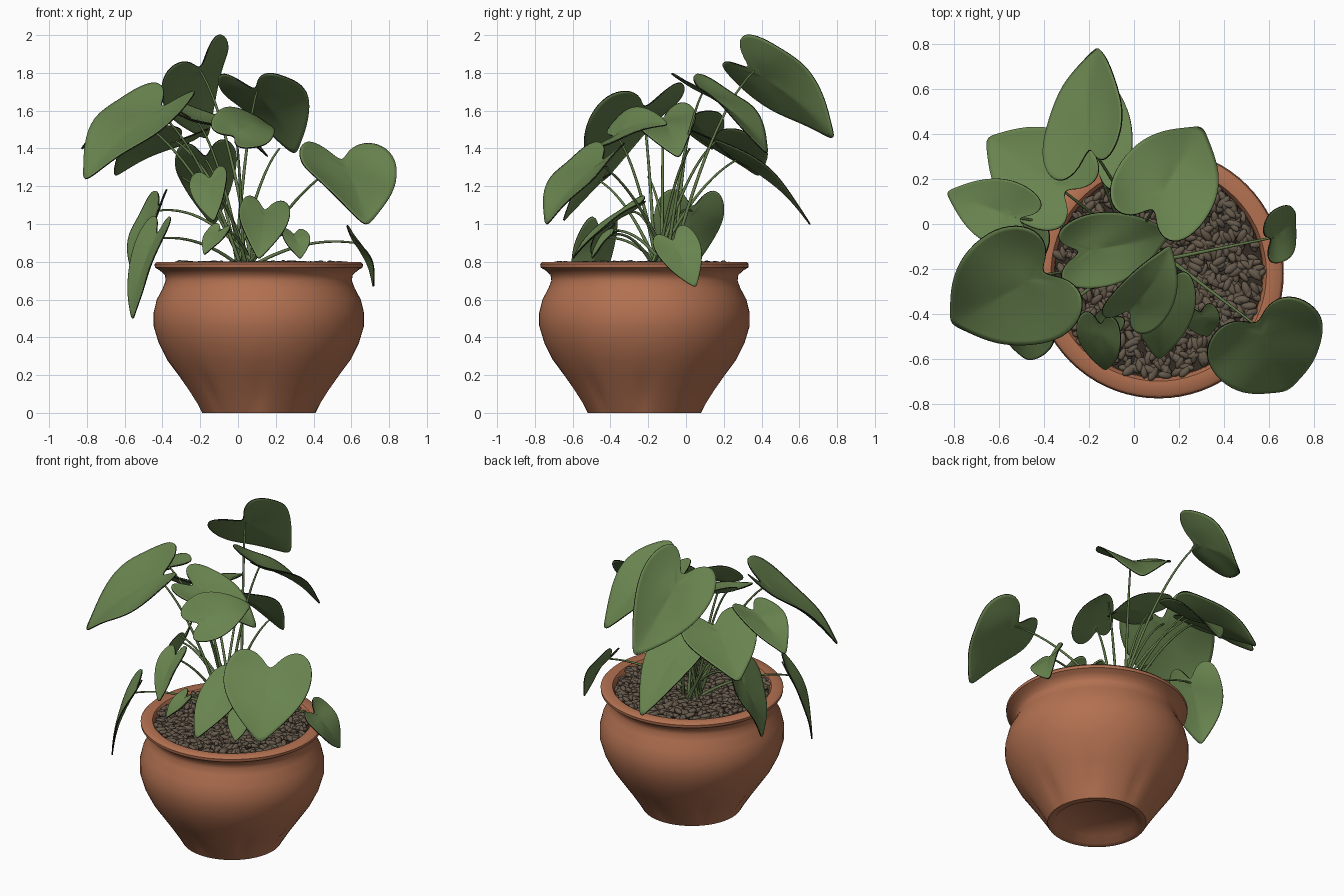
import bpy, bmesh, math, random
from mathutils import Vector, Matrix, Euler

random.seed(4)
cube = bpy.data.objects.get("Cube")
if cube:
    bpy.data.objects.remove(cube, do_unlink=True)


def material(name, rgb):
    mat = bpy.data.materials.new(name)
    mat.use_nodes = True
    mat.diffuse_color = (*rgb, 1)
    bsdf = mat.node_tree.nodes["Principled BSDF"]
    bsdf.inputs["Base Color"].default_value = (*rgb, 1)
    bsdf.inputs["Roughness"].default_value = 0.8
    return mat


TERRACOTTA = material("terracotta", (0.45, 0.165, 0.082))
LEAF = material("leaf green", (0.14, 0.23, 0.078))
LEAF_EDGE = material("dark leaf edge", (0.012, 0.014, 0.008))
STEM = material("stem green", (0.12, 0.19, 0.065))
PEBBLE = material("pebble brown", (0.13, 0.1, 0.07))
SOIL = material("dark soil", (0.035, 0.025, 0.018))

POT_CENTRE = Vector((0.11, -0.22, 0))
ROOT = Vector((0.05, -0.13, 0.76))


def make_object(name, mesh, mats, angle=50):
    obj = bpy.data.objects.new(name, mesh)
    bpy.context.collection.objects.link(obj)
    mesh.materials.clear()
    for mat in mats:
        mesh.materials.append(mat)
    bpy.ops.object.select_all(action="DESELECT")
    obj.select_set(True)
    bpy.context.view_layer.objects.active = obj
    bpy.ops.object.shade_smooth_by_angle(angle=math.radians(angle))
    return obj


def from_bmesh(name, bm, mats, angle=50):
    mesh = bpy.data.meshes.new(name)
    bm.to_mesh(mesh)
    bm.free()
    return make_object(name, mesh, mats, angle)


# Pot: turned profile with shallow flutes just above the foot
def build_pot(segments=72):
    profile = [(0.23, 0.035), (0.26, 0), (0.30, 0), (0.33, 0.05), (0.375, 0.12),
               (0.43, 0.2), (0.485, 0.28), (0.53, 0.37), (0.557, 0.46),
               (0.557, 0.53), (0.54, 0.6), (0.508, 0.66), (0.493, 0.7),
               (0.497, 0.73), (0.525, 0.755), (0.55, 0.77), (0.552, 0.788),
               (0.54, 0.8), (0.48, 0.795), (0.465, 0.77), (0.46, 0.7)]
    bm = bmesh.new()
    rings = []
    for radius, z in profile:
        ring = []
        band = math.sin(math.pi * min(1, z / 0.24))
        for i in range(segments):
            a = math.tau * i / segments
            r = radius - 0.014 * band * max(0, math.cos(8 * a)) ** 3
            ring.append(bm.verts.new(POT_CENTRE + Vector((r * math.cos(a), r * math.sin(a), z))))
        rings.append(ring)
    for low, high in zip(rings, rings[1:]):
        for i in range(segments):
            j = (i + 1) % segments
            bm.faces.new((low[i], low[j], high[j], high[i]))
    bm.faces.new(reversed(rings[0]))
    from_bmesh("pot", bm, [TERRACOTTA])


# Soil disc and a bed of oval pebbles
def build_gravel(count=850):
    bm = bmesh.new()
    bmesh.ops.create_circle(bm, cap_ends=True, segments=48, radius=0.463,
                            matrix=Matrix.Translation(POT_CENTRE + Vector((0, 0, 0.755))))
    from_bmesh("soil", bm, [SOIL])
    bm = bmesh.new()
    for i in range(count):
        r = 0.455 * math.sqrt((i + 0.5) / count)
        a = i * 2.39996 + random.uniform(-0.1, 0.1)
        spot = POT_CENTRE + Vector((r * math.cos(a), r * math.sin(a), random.uniform(0.765, 0.79)))
        turn = Euler((random.uniform(-0.4, 0.4), random.uniform(-0.4, 0.4), random.uniform(0, 6.28)))
        size = random.uniform(0.8, 1.15)
        scale = Matrix.Diagonal((0.034 * size, 0.017 * size, 0.014 * size, 1))
        bmesh.ops.create_icosphere(bm, subdivisions=2, radius=1,
                                   matrix=Matrix.Translation(spot) @ turn.to_matrix().to_4x4() @ scale)
    from_bmesh("gravel", bm, [PEBBLE])


# Stems: all arching stalks share one bevelled curve
stem_curve = bpy.data.curves.new("stems", "CURVE")
stem_curve.dimensions = "3D"
stem_curve.bevel_depth = 0.008
stem_curve.bevel_resolution = 2


def add_stem(end, steps=14):
    start = ROOT + Vector((random.uniform(-0.07, 0.07), random.uniform(-0.07, 0.07), 0))
    bend = start.lerp(end, 0.5)
    bend.z = end.z + 0.04 if end.z < 1.2 else start.z + (end.z - start.z) * 0.8
    spline = stem_curve.splines.new("POLY")
    spline.points.add(steps)
    for i, point in enumerate(spline.points):
        t = i / steps
        p = start.lerp(bend, t).lerp(bend.lerp(end, t), t)
        point.co = (*p, 1)
        point.radius = 1.25 - 0.6 * t


HALF_HEART = [(0.0, 0.0), (0.2, -0.22), (0.58, -0.33), (0.9, -0.2), (1.03, 0.08),
              (0.92, 0.38), (0.6, 0.68), (0.2, 0.92), (0.0, 1.04)]


# Leaf: heart outline filled with shrinking rings, arched, waved, with a dark rim
def leaf(name, base, tip, normal, width, arch=0.07):
    base, tip = Vector(base), Vector(tip)
    length = (tip - base).length
    along = (tip - base).normalized()
    across = along.cross(Vector(normal)).normalized()
    up = across.cross(along)
    frame = Matrix((across, along, up)).transposed()
    outline = HALF_HEART + [(-x, y) for x, y in reversed(HALF_HEART[1:-1])]
    phase = random.uniform(0, 6)

    def place(x, y):
        lift = arch * length * 4 * y * (1 - y) if y > 0 else arch * length * y
        lift += 0.1 * width * abs(x) ** 1.5
        lift += 0.05 * width * abs(x) * math.sin(6 * y + phase + x)
        return base + frame @ Vector((x * width / 2, y * length, lift))

    bm = bmesh.new()
    heart = Vector((0, 0.1))
    rings = []
    for k in (1, 0.72, 0.42):
        rings.append([bm.verts.new(place(*heart.lerp(Vector(p), k))) for p in outline])
    centre = bm.verts.new(place(*heart))
    n = len(outline)
    for i in range(n):
        j = (i + 1) % n
        for outer, inner in zip(rings, rings[1:]):
            bm.faces.new((outer[i], outer[j], inner[j], inner[i]))
        bm.faces.new((rings[-1][i], rings[-1][j], centre))
    obj = from_bmesh(name, bm, [LEAF, LEAF_EDGE], 80)
    smooth = obj.modifiers.new("smooth", "SUBSURF")
    smooth.levels = smooth.render_levels = 2
    thick = obj.modifiers.new("thickness", "SOLIDIFY")
    thick.thickness = 0.007
    thick.material_offset_rim = 1
    add_stem(base)


build_pot()
build_gravel()

# Upper canopy
leaf("leaf_back_tallest", (-0.2, 0.36, 1.81), (-0.17, 0.78, 1.46), (-0.15, 0.12, 0.12), 0.46)
leaf("leaf_back_wide", (0.1, 0.09, 1.7), (0.3, 0.43, 1.38), (0.05, 0.11, 0.14), 0.46)
leaf("leaf_back_low", (-0.17, 0.27, 1.34), (-0.13, 0.66, 1.0), (-0.1, 0.6, 0.7), 0.33)
leaf("leaf_centre", (-0.22, -0.12, 1.55), (0.16, -0.04, 1.36), (0.1, -0.2, 0.95), 0.34, 0.09)
leaf("leaf_front_high", (-0.01, -0.37, 1.47), (0.16, -0.1, 1.53), (0.4, -0.3, 0.75), 0.32, 0.13)
leaf("leaf_rear_side", (-0.33, 0.16, 1.44), (-0.65, 0.38, 1.26), (-0.3, 0.3, 0.9), 0.46)
leaf("leaf_far_side", (-0.53, 0.03, 1.55), (-0.83, 0.14, 1.4), (-0.35, 0.1, 0.9), 0.3)
leaf("leaf_side_large", (-0.43, -0.23, 1.6), (-0.81, -0.44, 1.24), (-0.15, -0.15, 0.22), 0.57, 0.05)
leaf("leaf_front_large", (0.555, -0.46, 1.32), (0.68, -0.74, 1.0), (0.08, -0.16, 0.15), 0.54)

# Lower leaves
leaf("leaf_front_middle", (0.14, -0.3, 1.06), (0.11, -0.6, 0.82), (0.1, -0.6, 0.7), 0.27)
leaf("leaf_front_raised", (-0.15, -0.46, 1.23), (-0.13, -0.65, 1.02), (-0.3, -0.5, 0.6), 0.21)
leaf("leaf_side_hanging", (-0.44, -0.46, 0.92), (-0.56, -0.53, 0.5), (-0.7, -0.45, 0.4), 0.25)
leaf("leaf_side_low", (-0.43, 0.03, 1.07), (-0.55, -0.02, 0.71), (-0.85, -0.25, 0.35), 0.38)
leaf("leaf_rim_hanging", (0.62, -0.06, 0.9), (0.72, 0.05, 0.67), (0.75, 0.0, 0.45), 0.24)
leaf("leaf_small_front", (0.3, -0.4, 0.94), (0.33, -0.5, 0.82), (0.2, -0.6, 0.6), 0.15)
leaf("leaf_small_inner", (-0.1, -0.42, 0.96), (-0.18, -0.5, 0.84), (-0.3, -0.6, 0.6), 0.13)

# Bare shoots, then turn the stalks into one mesh
for shoot in ((0.22, 0.02, 1.4), (-0.3, -0.2, 1.25)):
    add_stem(Vector(shoot))
stem_source = bpy.data.objects.new("stem_source", stem_curve)
bpy.context.collection.objects.link(stem_source)
stem_mesh = bpy.data.meshes.new_from_object(stem_source)
bpy.data.objects.remove(stem_source, do_unlink=True)
make_object("stems", stem_mesh, [STEM])
